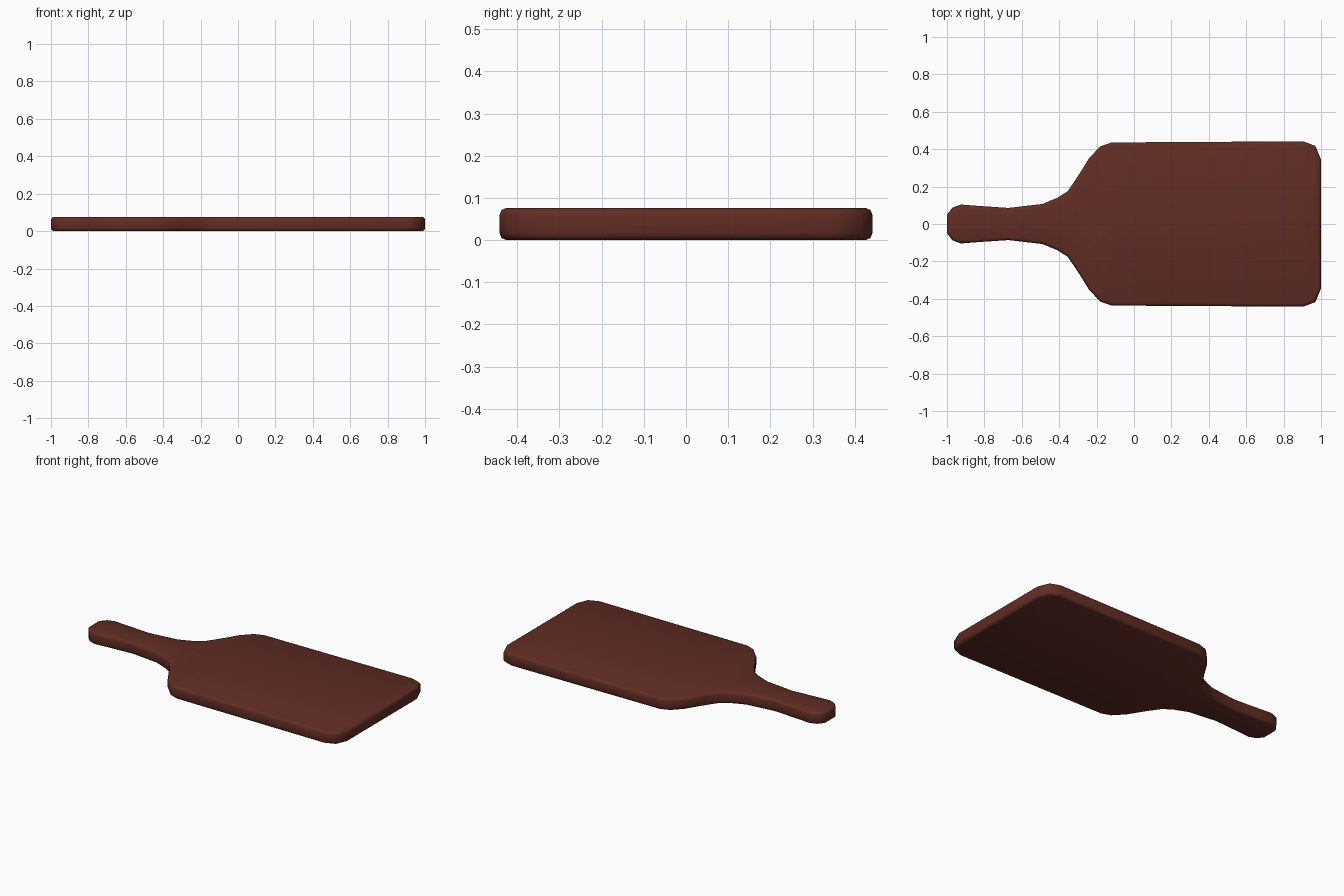
import bpy, bmesh

if "Cube" in bpy.data.objects:
    bpy.data.objects.remove(bpy.data.objects["Cube"])

# Half outline of the board (x, half width), handle end to broad end
OUTLINE = [(-1.0, 0.05), (-0.97, 0.088), (-0.925, 0.104), (-0.835, 0.097),
           (-0.67, 0.086), (-0.49, 0.107), (-0.41, 0.14), (-0.355, 0.175),
           (-0.30, 0.255), (-0.24, 0.352), (-0.18, 0.415), (-0.12, 0.436),
           (0.905, 0.442), (0.97, 0.417), (1.0, 0.345)]
THICKNESS = 0.076

# Flat strip of quads across the board, then extruded upward
bm = bmesh.new()
pairs = [(bm.verts.new((x, -w, 0)), bm.verts.new((x, w, 0))) for x, w in OUTLINE]
for (a, b), (c, d) in zip(pairs, pairs[1:]):
    bm.faces.new((a, c, d, b))
ext = bmesh.ops.extrude_face_region(bm, geom=bm.faces[:])
top = [g for g in ext["geom"] if isinstance(g, bmesh.types.BMVert)]
bmesh.ops.translate(bm, verts=top, vec=(0, 0, THICKNESS))
bmesh.ops.recalc_face_normals(bm, faces=bm.faces[:])

# Rounded top and bottom rims
rim = [e for e in bm.edges if len(e.link_faces) == 2
       and abs(e.verts[0].co.z - e.verts[1].co.z) < 1e-5
       and e.calc_face_angle() > 1.0]
bmesh.ops.bevel(bm, geom=rim, offset=0.016, offset_type='OFFSET',
                segments=2, profile=0.5, affect='EDGES')
for f in bm.faces:
    f.smooth = True

mesh = bpy.data.meshes.new("cutting_board")
bm.to_mesh(mesh)
bm.free()
board = bpy.data.objects.new("cutting_board", mesh)
bpy.context.collection.objects.link(board)

# Dark wood colour
wood = bpy.data.materials.new("dark_red_brown_wood")
wood.diffuse_color = (0.118, 0.026, 0.017, 1)
wood.use_nodes = True
wood.node_tree.nodes["Principled BSDF"].inputs["Base Color"].default_value = wood.diffuse_color
mesh.materials.append(wood)
